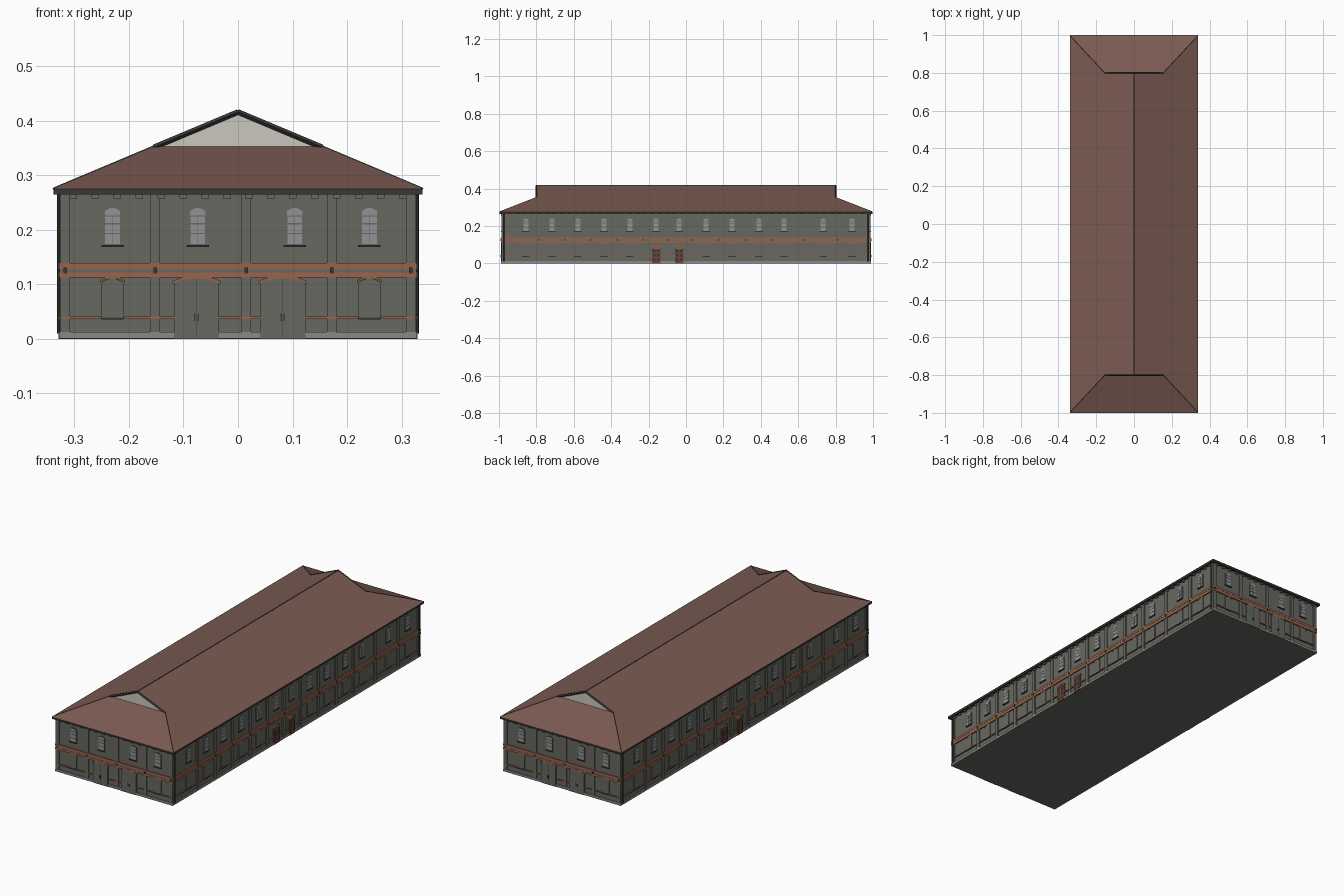
import bpy, bmesh, math
from mathutils import Matrix, Vector

old = bpy.data.objects.get("Cube")
if old:
    bpy.data.objects.remove(old, do_unlink=True)


def material(name, rgb):
    m = bpy.data.materials.new(name)
    m.use_nodes = True
    m.diffuse_color = (*rgb, 1)
    bsdf = m.node_tree.nodes["Principled BSDF"]
    bsdf.inputs["Base Color"].default_value = (*rgb, 1)
    bsdf.inputs["Roughness"].default_value = 0.9
    return m


WALL = material("grey_wall", (0.135, 0.14, 0.12))
ROOF = material("brown_roof", (0.2, 0.105, 0.085))
BRICK = material("orange_brick", (0.33, 0.125, 0.07))
STONE = material("pale_stone", (0.25, 0.25, 0.25))
PANE = material("window_grey", (0.29, 0.29, 0.3))
GABLE = material("light_gable", (0.6, 0.57, 0.53))
DARK = material("dark_trim", (0.04, 0.04, 0.037))
DOOR = material("door_brown", (0.16, 0.06, 0.04))

parts = {}


def part(name, mat):
    if name not in parts:
        parts[name] = (bmesh.new(), mat)
    return parts[name][0]


def prism(bm, place, outline, d0, d1):
    """Extrude a (u, z) outline outward from a wall."""
    rings = [[bm.verts.new(place @ Vector((u, -d, z))) for u, z in outline]
             for d in (d0, d1)]
    n = len(outline)
    bm.faces.new(rings[0])
    bm.faces.new(rings[1])
    for i in range(n):
        j = (i + 1) % n
        bm.faces.new((rings[0][i], rings[0][j], rings[1][j], rings[1][i]))


def rect(u, w, z0, z1):
    return [(u - w / 2, z0), (u + w / 2, z0), (u + w / 2, z1), (u - w / 2, z1)]


def curve_top(u, w, z, rise, steps=6):
    ts = [1 - 2 * i / steps for i in range(steps + 1)]
    return [(u + t * w / 2, z - rise * t * t) for t in ts]


def arch(u, w, z0, z1, rise):
    return [(u - w / 2, z0), (u + w / 2, z0)] + curve_top(u, w, z1, rise)


def lintel(u, w, z1, rise, t):
    return curve_top(u, w, z1, rise) + curve_top(u, w, z1 - t, rise)[::-1]


def bar(bm, a, b, r, sides=4):
    a, b = Vector(a), Vector(b)
    rot = (b - a).to_track_quat('Z', 'Y').to_matrix().to_4x4()
    bmesh.ops.create_cone(bm, cap_ends=True, segments=sides, radius1=r, radius2=r,
                          depth=(b - a).length,
                          matrix=Matrix.Translation((a + b) / 2) @ rot)


def box(name, mat, hx, hy, z0, z1):
    size = Matrix.Diagonal((2 * hx, 2 * hy, z1 - z0, 1))
    bmesh.ops.create_cube(part(name, mat), size=1,
                          matrix=Matrix.Translation((0, 0, (z0 + z1) / 2)) @ size)


# Main block, plinth and eaves
HX, HY = 0.322, 0.982
box("wall_block", WALL, HX, HY, 0, 0.27)
box("plinth", STONE, HX + 0.006, HY + 0.006, 0.0005, 0.012)
box("eaves_board", DARK, 0.338, 0.998, 0.265, 0.2755)


def window(put, u, w):
    put("window_surrounds", WALL, arch(u, w + 0.01, 0.171, 0.243, 0.006), 0.0025)
    cw = w / 2 - 0.001
    for s in (-1, 1):
        for z0, z1 in ((0.174, 0.192), (0.194, 0.21), (0.212, 0.224)):
            put("window_panes", PANE, rect(u + s * w / 4, cw, z0, z1), 0.004)
    put("window_panes", PANE, arch(u, w, 0.226, 0.24, 0.006), 0.004)
    put("window_sills", DARK, rect(u, w + 0.013, 0.168, 0.172), 0.007)


def niche(put, u, w):
    put("blind_niches", WALL, arch(u, w, 0.038, 0.111, 0.008), 0.0035)
    put("niche_arches", BRICK, lintel(u, w + 0.006, 0.115, 0.008, 0.004), 0.005)
    put("niche_sills", DARK, rect(u, w, 0.035, 0.039), 0.006)


def build_wall(angle, dist, half, windows, w, pilasters, doors, door_size, door_mat):
    place = Matrix.Rotation(angle, 4, 'Z')

    def put(name, mat, outline, depth):
        prism(part(name, mat), place, outline, dist - 0.004, dist + depth)

    for u in pilasters:
        put("pilasters", WALL, rect(u, 0.018, 0.012, 0.265), 0.005)
        put("wall_anchors", DARK, rect(u, 0.006, 0.12, 0.132), 0.0085)
    # Brick courses around the middle
    full = 2 * half + 0.01
    put("upper_course", BRICK, rect(0, full, 0.128, 0.139), 0.0065)
    put("middle_course", BRICK, rect(0, full, 0.112, 0.122), 0.0065)
    put("course_groove", WALL, rect(0, full, 0.122, 0.128), 0.0055)

    dw, dh, rise = door_size
    gaps = []
    for u in doors:
        name = "gates" if door_mat is WALL else "side_doors"
        put(name, door_mat, arch(u, dw, 0, dh, rise), 0.007)
        put("door_arches", BRICK, lintel(u, dw + 0.006, dh + 0.003, rise, 0.005), 0.0075)
        if door_mat is WALL:
            put("gate_seams", DARK, rect(u, 0.001, 0.002, dh - 0.001), 0.0073)
            for s in (-1, 1):
                put("gate_handles", DARK, rect(u + s * 0.003, 0.0025, 0.033, 0.046), 0.009)
        else:
            for s in (-1, 1):
                for z in (0.012, 0.036, 0.058):
                    put("door_panels", DARK, rect(u + s * dw / 4, dw / 3, z, z + 0.015), 0.008)
            put("door_rails", BRICK, rect(u, dw, 0.077, 0.081), 0.0085)
        gaps.append((u - dw / 2, u + dw / 2))
    for u in windows:
        window(put, u, w)
        if all(abs(u - d) > 0.06 for d in doors):
            niche(put, u, 0.04)
            gaps.append((u - 0.022, u + 0.022))
    # Low brick course, broken at doors and niches
    start = -half
    for a, b in sorted(gaps) + [(half, half)]:
        put("low_course", BRICK, rect((start + a) / 2, a - start, 0.036, 0.041), 0.006)
        start = b
    # Dentils under the eaves
    count = round(2 * half / 0.04)
    for i in range(count):
        u = -half + (i + 0.5) * 2 * half / count
        put("dentils", WALL, rect(u, 0.014, 0.257, 0.266), 0.008)


SIDE = [-0.856, -0.717, -0.578, -0.438, -0.3, -0.16, -0.037,
        0.107, 0.246, 0.39, 0.524, 0.733, 0.888]
side_pil = [(a + b) / 2 for a, b in zip(SIDE, SIDE[1:])] + [-0.975, 0.975]
for turn in (0, math.pi):
    build_wall(turn, HY, HX, [-0.23, -0.074, 0.104, 0.241], 0.028,
               [-0.317, -0.152, 0.015, 0.172, 0.317],
               [-0.076, 0.082], (0.083, 0.113, 0.01), WALL)
    build_wall(turn + math.pi / 2, HX, HY, SIDE, 0.028, side_pil,
               [-0.16, -0.037], (0.046, 0.088, 0.005), DOOR)

# Downpipes at the corners
for sx in (-1, 1):
    for sy in (-1, 1):
        bar(part("downpipes", DARK), (sx * 0.328, sy * 0.975, 0.01),
            (sx * 0.328, sy * 0.975, 0.268), 0.004, 8)

# Half-hipped roof with small gables at both ends
EX, EZ, GX, GY, GZ, RZ = 0.34, 0.275, 0.155, 0.8, 0.3529, 0.418
roof = part("roof", ROOF)
eave, hip, ridge = {}, {}, {}
for sy in (-1, 1):
    ridge[sy] = roof.verts.new((0, sy * GY, RZ))
    for sx in (-1, 1):
        eave[sx, sy] = roof.verts.new((sx * EX, sy, EZ))
        hip[sx, sy] = roof.verts.new((sx * GX, sy * GY, GZ))
for s in (-1, 1):
    roof.faces.new((eave[s, -1], eave[s, 1], hip[s, 1], ridge[1], ridge[-1], hip[s, -1]))
    roof.faces.new((eave[-1, s], eave[1, s], hip[1, s], hip[-1, s]))
    gable = roof.faces.new((hip[-1, s], hip[1, s], ridge[s]))
    gable.material_index = 1
roof.faces.new((eave[-1, -1], eave[1, -1], eave[1, 1], eave[-1, 1]))

# Ridge, rake and hip trim
trim = part("roof_trim", DARK)
bar(trim, (0, -GY, RZ - 0.001), (0, GY, RZ - 0.001), 0.003)
for sy in (-1, 1):
    for sx in (-1, 1):
        bar(trim, (sx * GX, sy * GY, GZ - 0.002), (0, sy * GY, RZ - 0.002), 0.005)
        bar(trim, (sx * 0.338, sy * 0.997, EZ), (sx * GX, sy * GY, GZ - 0.001), 0.0025)

# Turn the collected parts into objects
for name, (bm, mat) in parts.items():
    bmesh.ops.recalc_face_normals(bm, faces=bm.faces)
    mesh = bpy.data.meshes.new(name)
    bm.to_mesh(mesh)
    bm.free()
    mesh.materials.append(mat)
    if name == "roof":
        mesh.materials.append(GABLE)
    bpy.context.collection.objects.link(bpy.data.objects.new(name, mesh))
